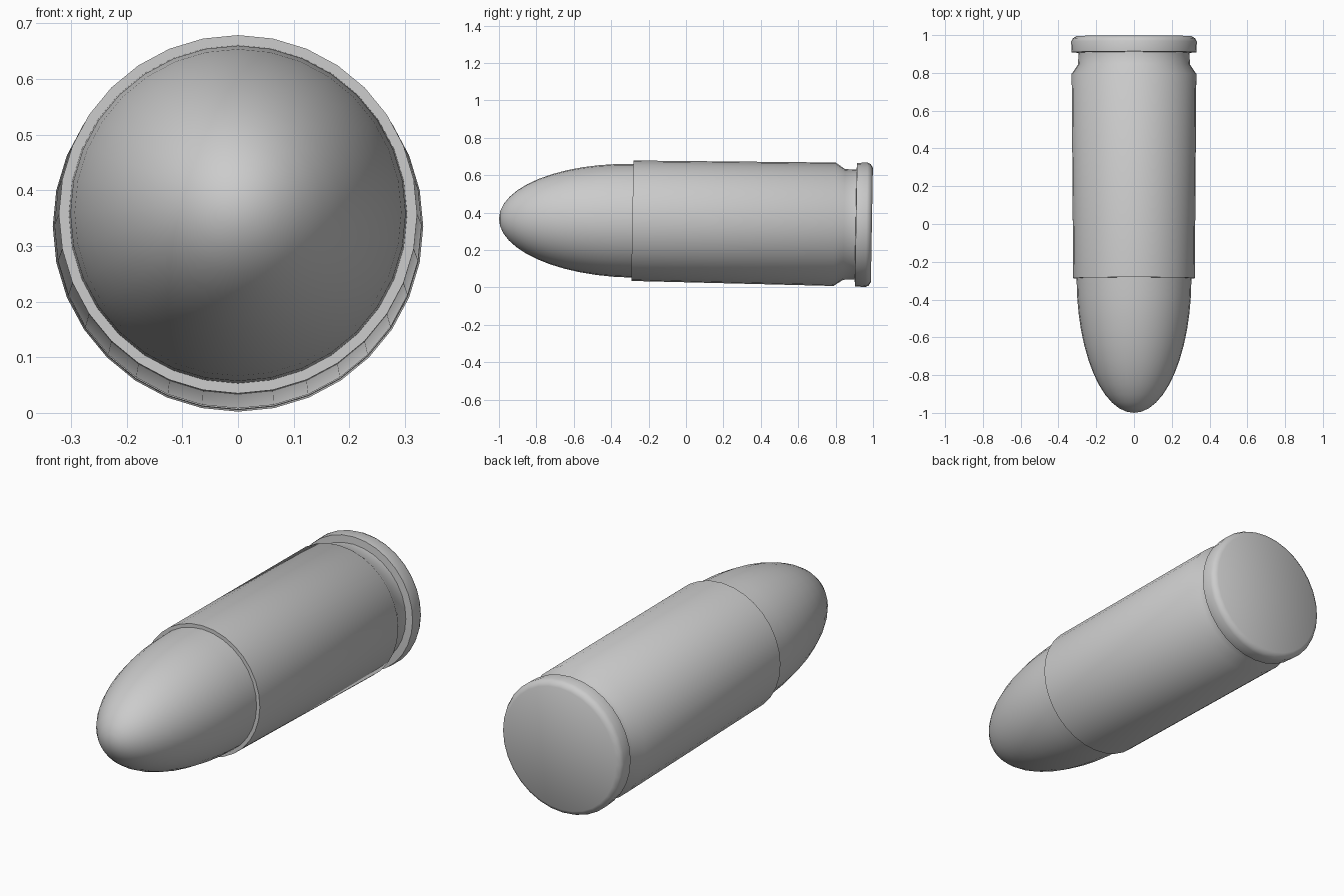
import bpy, bmesh, math
from mathutils import Matrix

if "Cube" in bpy.data.objects:
    bpy.data.objects.remove(bpy.data.objects["Cube"])

SEGMENTS = 32
# the whole model leans about one degree, nose slightly raised
TILT = Matrix.Translation((0, 0, 0.352)) @ Matrix.Rotation(math.radians(-1.0), 4, 'X')


def lathe(name, profile):
    """Spin (y, radius) points about the long axis."""
    bm = bmesh.new()
    rings = []
    for y, r in profile:
        if r == 0:
            rings.append([bm.verts.new((0, y, 0))])
            continue
        ring = []
        for i in range(SEGMENTS):
            a = 2 * math.pi * i / SEGMENTS
            ring.append(bm.verts.new((r * math.sin(a), y, r * math.cos(a))))
        rings.append(ring)
    for a, b in zip(rings, rings[1:]):
        for i in range(SEGMENTS):
            j = (i + 1) % SEGMENTS
            if len(a) == 1:
                bm.faces.new((a[0], b[i], b[j]))
            else:
                bm.faces.new((a[i], b[i], b[j], a[j]))
    if len(rings[-1]) > 1:
        bm.faces.new(rings[-1])
    if len(rings[0]) > 1:
        bm.faces.new(rings[0])
    bmesh.ops.recalc_face_normals(bm, faces=bm.faces)
    bm.transform(TILT)
    mesh = bpy.data.meshes.new(name)
    bm.to_mesh(mesh)
    bm.free()
    obj = bpy.data.objects.new(name, mesh)
    bpy.context.collection.objects.link(obj)
    bpy.ops.object.select_all(action='DESELECT')
    obj.select_set(True)
    bpy.context.view_layer.objects.active = obj
    bpy.ops.object.shade_smooth_by_angle(angle=math.radians(38))
    return obj


# rounded nose: half ellipse ending at the case mouth
STEPS = 12
nose = []
for k in range(STEPS + 1):
    t = math.pi / 2 * k / STEPS
    nose.append((-0.287 - 0.713 * math.cos(t), 0.304 * math.sin(t) if k else 0))
lathe("nose", nose)

# slightly tapered case with groove and chamfered rim
lathe("case", [
    (-0.287, 0.322), (0.795, 0.330),
    (0.845, 0.296), (0.907, 0.294),
    (0.909, 0.330), (0.965, 0.333), (0.982, 0.325),
    (0.994, 0.306),
])
